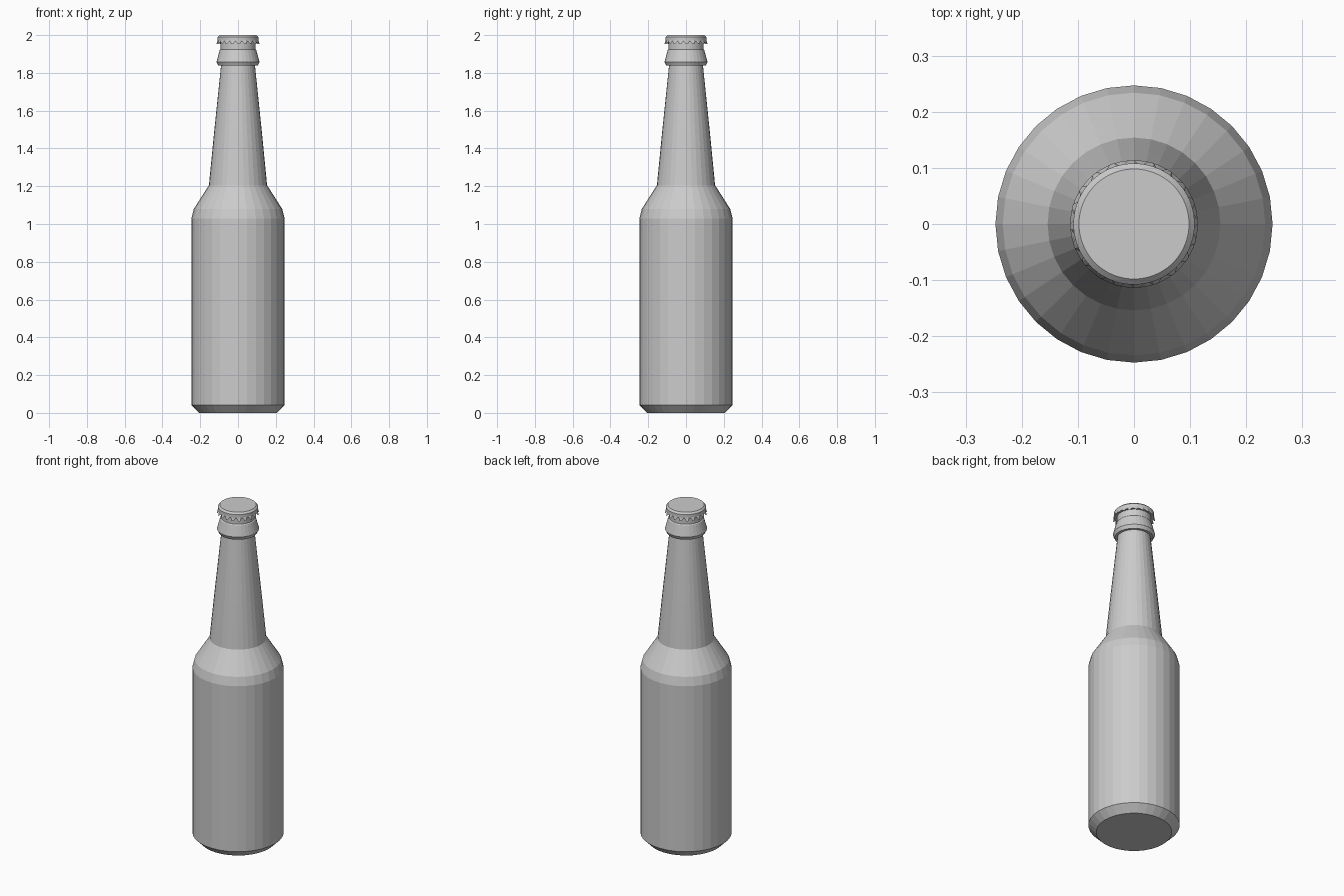
import bpy, bmesh
from math import cos, sin, pi

if "Cube" in bpy.data.objects:
    bpy.data.objects.remove(bpy.data.objects["Cube"])

def lathe(name, profile, sides, wobble=None):
    """Revolve (radius, z) points around z and cap both ends."""
    bm = bmesh.new()
    rings = []
    for k, (r, z) in enumerate(profile):
        ring = []
        for i in range(sides):
            dr, dz = wobble(k, i) if wobble else (0, 0)
            a = 2 * pi * i / sides
            ring.append(bm.verts.new(((r + dr) * cos(a), (r + dr) * sin(a), z + dz)))
        rings.append(ring)
    for lo, hi in zip(rings, rings[1:]):
        for i in range(sides):
            j = (i + 1) % sides
            bm.faces.new((lo[i], lo[j], hi[j], hi[i]))
    bm.faces.new(rings[0][::-1])
    bm.faces.new(rings[-1])
    mesh = bpy.data.meshes.new(name)
    bm.to_mesh(mesh)
    bm.free()
    obj = bpy.data.objects.new(name, mesh)
    bpy.context.collection.objects.link(obj)
    return obj

# Glass body: chamfered base, shoulder, tapering neck, collar and mouth
lathe("bottle_body", [
    (0.205, 0.0), (0.247, 0.042), (0.247, 1.03), (0.234, 1.08),
    (0.154, 1.205), (0.127, 1.48), (0.09, 1.838), (0.104, 1.838),
    (0.114, 1.858), (0.097, 1.92), (0.092, 1.925), (0.092, 1.98)], 32)

# Crimped cap: lower skirt ring flares and dips in a scalloped rhythm
def crimp(k, i):
    if k == 0:
        return ((0.003, 0.0), (0.003, 0.0), (-0.005, 0.012), (-0.005, 0.012))[i % 4]
    return (0, 0)

lathe("bottle_cap", [(0.111, 1.952), (0.108, 1.972), (0.108, 1.99), (0.098, 2.0)],
      80, crimp)
